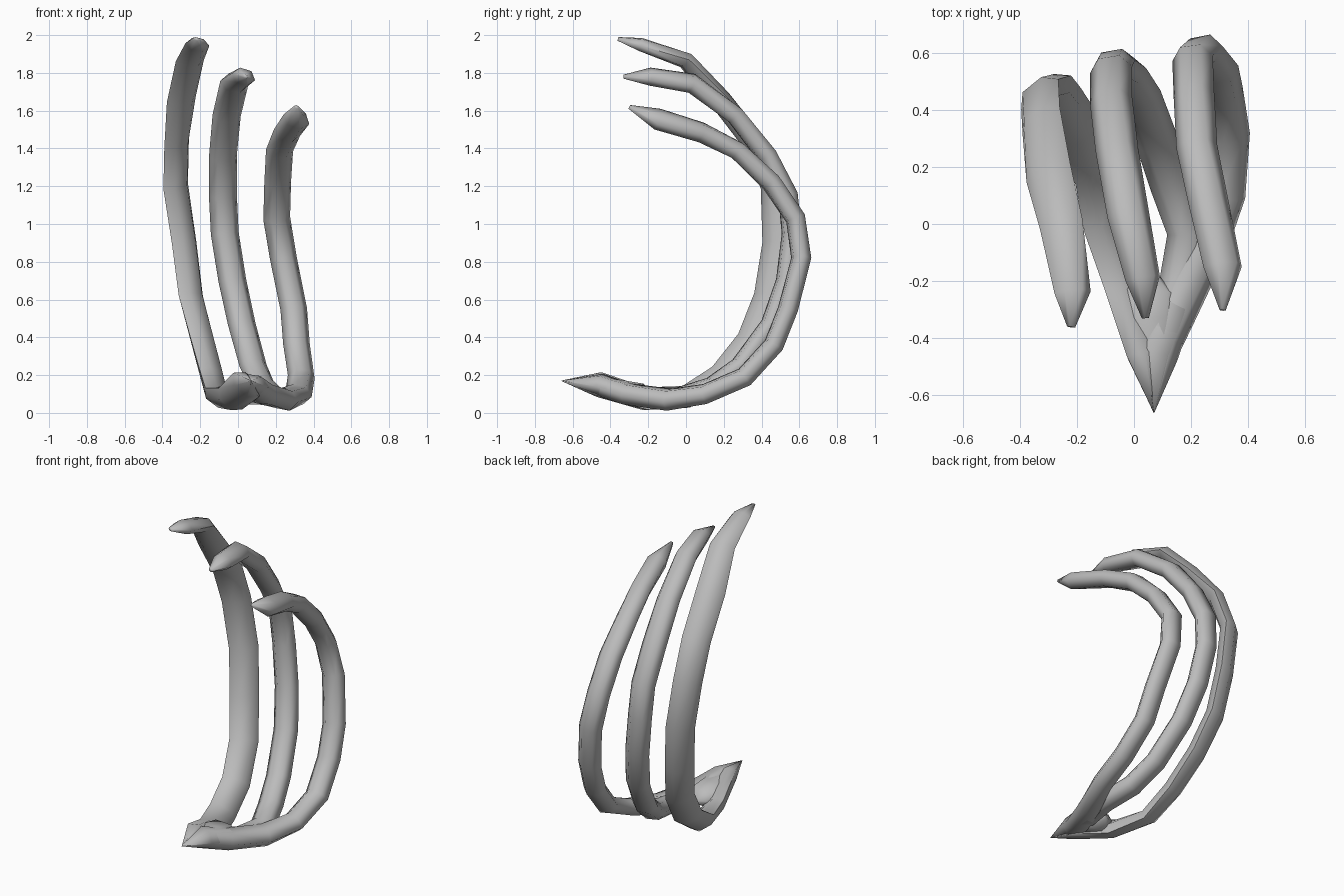
import bpy, bmesh, math
from mathutils import Vector

cube = bpy.data.objects.get("Cube")
if cube:
    bpy.data.objects.remove(cube)

grey = bpy.data.materials.new("plain_grey")
grey.use_nodes = True
GREY = (0.5, 0.5, 0.5, 1)
grey.diffuse_color = GREY
grey.node_tree.nodes["Principled BSDF"].inputs["Base Color"].default_value = GREY

SIDES = 6
ROOT_TIP = (0.07, -0.66, 0.17)


def prong(name, tip, path, half_width, half_depth, twist=(0, 0)):
    """Sweep a flattened hexagon along a path that closes to a point at both ends.
    A path point may carry a fourth value, its size; twist runs from tip to shaft."""
    stations = [(*tip, .18), *path, (*ROOT_TIP, .02)]
    points = [Vector(s[:3]) for s in stations]
    bm = bmesh.new()
    rings = []
    last = len(points) - 1
    for i, p in enumerate(points):
        along = (points[min(i + 1, last)] - points[max(i - 1, 0)]).normalized()
        side = (Vector((1, 0, 0)) - along * along.x).normalized()
        depth = along.cross(side)
        t = min(i / 4, 1)
        turn = math.radians(twist[0] * (1 - t) + twist[1] * t)
        wide = side * math.cos(turn) + depth * math.sin(turn)
        thin = depth * math.cos(turn) - side * math.sin(turn)
        size = stations[i][3] if len(stations[i]) > 3 else 1
        ring = []
        for k in range(SIDES):
            a = math.tau * k / SIDES
            ring.append(bm.verts.new(p + wide * math.cos(a) * half_width * size
                                     + thin * math.sin(a) * half_depth * size))
        rings.append(ring)
    for r, s in zip(rings, rings[1:]):
        for k in range(SIDES):
            n = (k + 1) % SIDES
            bm.faces.new((r[k], r[n], s[n], s[k]))
    bm.faces.new(rings[0])
    bm.faces.new(rings[-1])
    bmesh.ops.recalc_face_normals(bm, faces=bm.faces)
    mesh = bpy.data.meshes.new(name)
    bm.to_mesh(mesh)
    bm.free()
    mesh.materials.append(grey)
    obj = bpy.data.objects.new(name, mesh)
    bpy.context.collection.objects.link(obj)
    bpy.ops.object.select_all(action='DESELECT')
    obj.select_set(True)
    bpy.context.view_layer.objects.active = obj
    bpy.ops.object.shade_smooth_by_angle(angle=math.radians(85))


# Tall prong
prong("tall_prong", (-.22, -.36, 1.98), [
    (-.215, -.24, 1.95, .75), (-.255, .0, 1.865, .9), (-.3, .18, 1.66),
    (-.325, .36, 1.43), (-.33, .455, 1.2), (-.285, .465, .9), (-.25, .42, .62),
    (-.19, .33, .39), (-.14, .18, .2), (-.11, .0, .085), (-.04, -.22, .075),
    (.045, -.46, .15, 1.1)],
    .085, .05, (20, -40))

# Middle prong, which runs into the foot of the short one
prong("middle_prong", (.04, -.33, 1.78), [
    (.03, -.19, 1.78, .85), (-.02, .03, 1.745), (-.06, .26, 1.575),
    (-.08, .43, 1.36), (-.08, .54, 1.15), (-.07, .56, .95), (-.03, .53, .7),
    (.02, .45, .47), (.08, .29, .25), (.13, .14, .14), (.19, -.03, .085),
    (.16, -.22, .085), (.08, -.46, .15)],
    .075, .055, (25, -10))

# Short prong
prong("short_prong", (.31, -.3, 1.62), [
    (.31, -.15, 1.555), (.26, .08, 1.485), (.22, .27, 1.39), (.21, .45, 1.22),
    (.205, .58, 1.03), (.24, .61, .82), (.295, .54, .55), (.31, .465, .36),
    (.335, .31, .19), (.32, .1, .1), (.245, -.09, .07, 1.1), (.14, -.31, .1, 1.1),
    (.07, -.46, .15, 1.1)],
    .072, .055, (30, -10))

# Web that joins the two feet at the root
prong("root_web", (.07, -.18, .095), [
    (.06, -.24, .1), (.055, -.34, .12, .95), (.06, -.46, .15, .7)],
    .115, .065)
